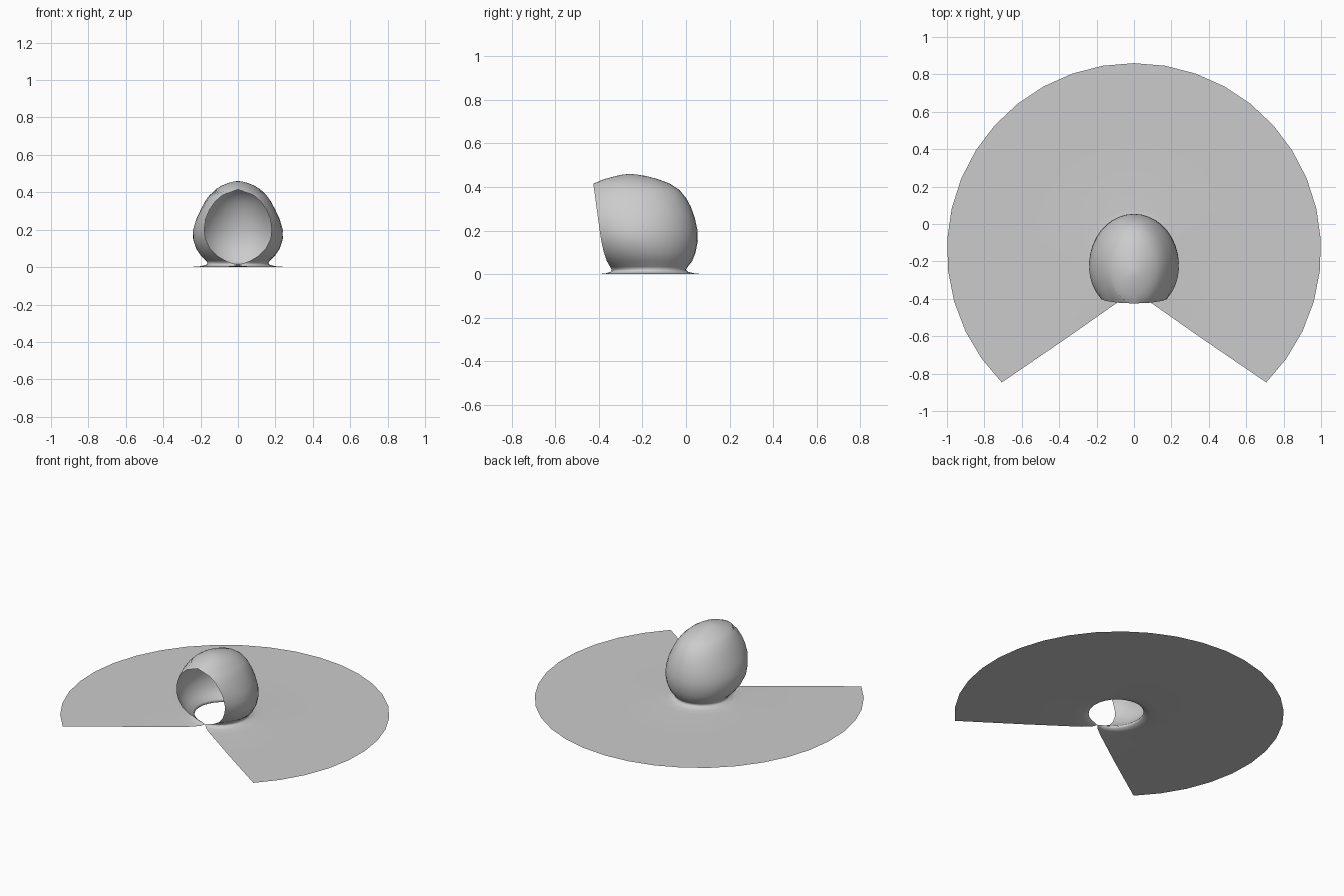
import bpy, bmesh, math

SEGS = 28

# Ring levels: z, half width, centre y, back y, opening half width, opening y
LEVELS = [
    # flat skirt with a missing front wedge
    (0.0, 1.0, -0.14, 0.86, 0.707, -0.847),
    (0.0, 0.60, -0.15, 0.44, 0.36, -0.61),
    (0.0, 0.27, -0.16, 0.085, 0.075, -0.41),
    # flare and neck, pinched shut at the front
    (0.004, 0.205, -0.165, 0.04, 0.02, -0.368),
    (0.012, 0.170, -0.165, 0.008, 0.0, -0.345),
    (0.022, 0.163, -0.165, 0.000, 0.035, -0.342),
    (0.034, 0.170, -0.17, 0.008, 0.065, -0.348),
    # hood with open front
    (0.06, 0.198, -0.18, 0.028, 0.110, -0.363),
    (0.10, 0.224, -0.20, 0.044, 0.148, -0.377),
    (0.15, 0.240, -0.22, 0.054, 0.173, -0.388),
    (0.20, 0.240, -0.23, 0.053, 0.180, -0.396),
    (0.26, 0.222, -0.23, 0.040, 0.172, -0.404),
    (0.31, 0.198, -0.23, 0.022, 0.150, -0.411),
    (0.35, 0.177, -0.23, 0.000, 0.122, -0.416),
    (0.385, 0.152, -0.235, -0.028, 0.083, -0.421),
    (0.415, 0.120, -0.25, -0.073, 0.0, -0.425),
    # closed roof
    (0.435, 0.088, -0.255, -0.125, 0.0, -0.380),
    (0.450, 0.052, -0.258, -0.18, 0.0, -0.325),
    (0.458, 0.022, -0.26, -0.23, 0.0, -0.285),
]


def ring(bm, z, w, c, back, o, front):
    """Arc from the right edge of the opening, round the back, to the left edge."""
    a0 = math.acos(o / w)
    depth_front = (c - front) / math.sin(a0)
    verts = []
    for i in range(SEGS + 1):
        a = -a0 + (math.pi + 2 * a0) * i / SEGS
        d = back - c if math.sin(a) > 0 else depth_front
        verts.append(bm.verts.new((w * math.cos(a), c + d * math.sin(a), z)))
    return verts


bm = bmesh.new()
rings = [ring(bm, *lv) for lv in LEVELS]
for low, high in zip(rings, rings[1:]):
    for i in range(SEGS):
        bm.faces.new((low[i], low[i + 1], high[i + 1], high[i]))
apex = bm.verts.new((0, -0.26, 0.46))
for i in range(SEGS):
    bm.faces.new((rings[-1][i], rings[-1][i + 1], apex))

# join the roof seam and the pinch at the neck
bmesh.ops.remove_doubles(bm, verts=bm.verts[:], dist=0.0005)
for f in bm.faces:
    f.smooth = True

mesh = bpy.data.meshes.new("hood_and_skirt")
bm.to_mesh(mesh)
bm.free()
obj = bpy.data.objects.new("hood_and_skirt", mesh)
bpy.context.collection.objects.link(obj)
